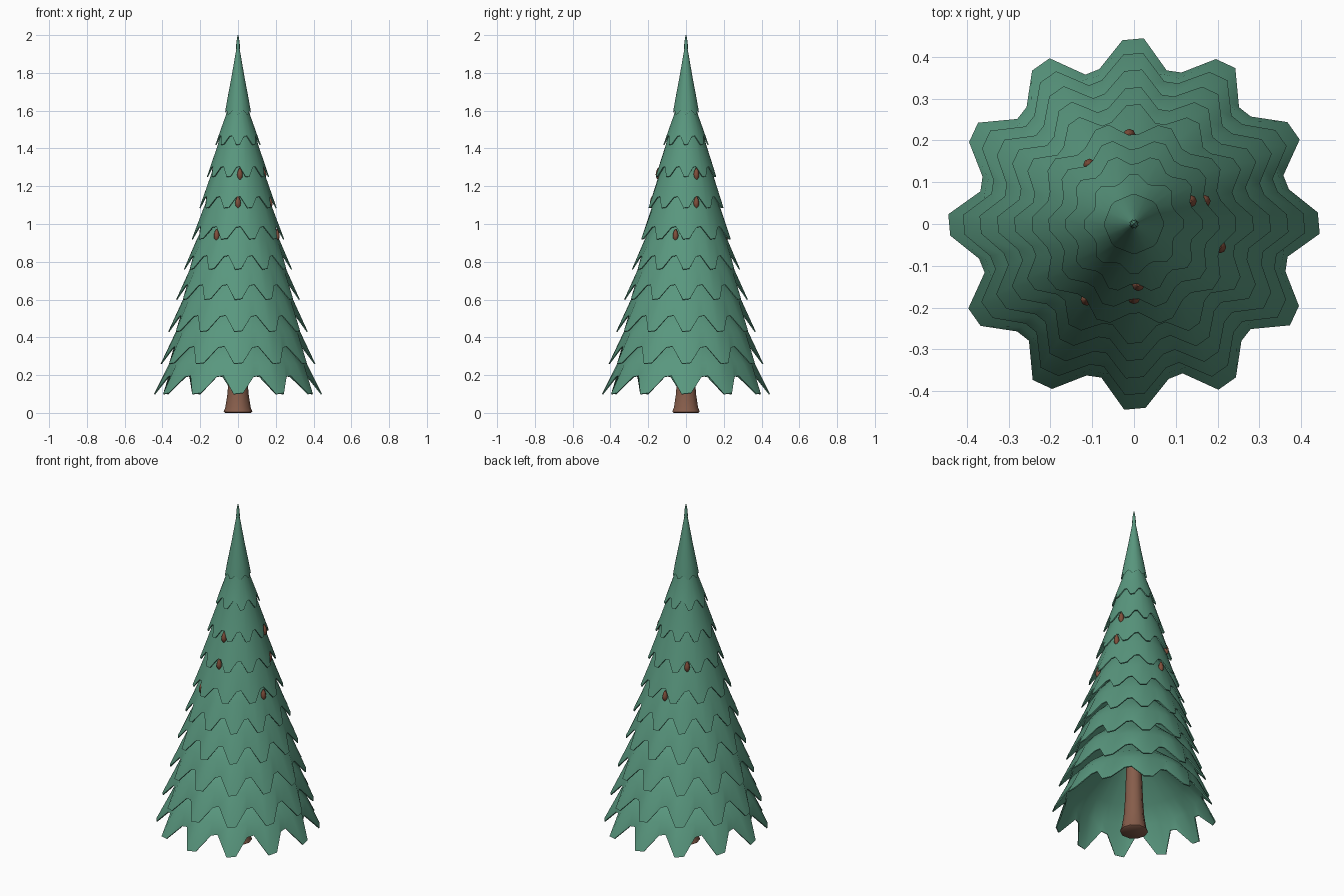
import bpy, math

if "Cube" in bpy.data.objects:
    bpy.data.objects.remove(bpy.data.objects["Cube"])


def material(name, rgb):
    m = bpy.data.materials.new(name)
    m.diffuse_color = (*rgb, 1)
    m.use_nodes = True
    m.node_tree.nodes["Principled BSDF"].inputs["Base Color"].default_value = m.diffuse_color
    return m


GREEN = material("needle green", (0.10, 0.31, 0.21))
BARK = material("bark brown", (0.24, 0.11, 0.07))
CONE = material("cone brown", (0.22, 0.08, 0.045))


def skin(name, rings, mat, cap=False, thickness=0):
    """Join equal-length rings (bottom to top) into a surface."""
    n = len(rings[0])
    verts = [p for r in rings for p in r]
    faces = [(k * n + i, k * n + (i + 1) % n, (k + 1) * n + (i + 1) % n, (k + 1) * n + i)
             for k in range(len(rings) - 1) for i in range(n)]
    if cap:
        faces += [tuple(reversed(range(n))), tuple(range(len(verts) - n, len(verts)))]
    me = bpy.data.meshes.new(name)
    me.from_pydata(verts, [], faces)
    me.materials.append(mat)
    ob = bpy.data.objects.new(name, me)
    bpy.context.collection.objects.link(ob)
    bpy.ops.object.select_all(action='DESELECT')
    bpy.context.view_layer.objects.active = ob
    ob.select_set(True)
    if thickness:
        s = ob.modifiers.new("thickness", 'SOLIDIFY')
        s.thickness = thickness
        s.offset = -1
        bpy.ops.object.modifier_apply(modifier=s.name)
    bpy.ops.object.shade_smooth_by_angle(angle=math.radians(50))
    return ob


def lathe(name, profile, mat, n, centre=(0, 0)):
    rings = [[(centre[0] + r * math.cos(2 * math.pi * i / n),
               centre[1] + r * math.sin(2 * math.pi * i / n), z) for i in range(n)]
             for r, z in profile]
    return skin(name, rings, mat, cap=True)


# Scalloped branch tiers: tip radius, tip height, number of lobes
TIERS = [(0.445, 0.10, 12), (0.41, 0.26, 12), (0.37, 0.43, 12), (0.328, 0.60, 12),
         (0.287, 0.76, 12), (0.245, 0.92, 10), (0.205, 1.085, 10), (0.165, 1.25, 10),
         (0.12, 1.42, 8), (0.071, 1.58, 8)]
# One lobe of the hem: angle as a fraction of the lobe, rise from tip to notch
LOBE = [(-0.1, 0.0), (0.12, 0.06), (0.42, 0.92), (0.6, 0.98)]

for k, (R, z, lobes) in enumerate(TIERS):
    top = k == len(TIERS) - 1
    if top:
        upper = [(0.055, 1.67), (0.036, 1.77), (0.010, 1.92)]
        depth, tuck = 0.02, 0
    else:
        # the cone carries on up inside the tiers above it
        nr, nz, _ = TIERS[k + 1]
        upper = [(nr * 0.89, nz), (nr * 0.72, nz + 0.08), (nr * 0.45, nz + 0.17),
                 (min(0.03, nr * 0.1), nz + 0.30)]
        depth, tuck = 0.03 + 0.155 * R, 0.12 * R
    slope = (R - upper[0][0]) / (upper[0][1] - z)
    samples = [((j + a) * 2 * math.pi / lobes, w) for j in range(lobes) for a, w in LOBE]
    hem = []
    for ang, w in samples:
        r = (R - slope * depth * w) * (1 - tuck * w)
        hem.append((r * math.cos(ang), r * math.sin(ang), z + depth * w))
    rings = [hem] + [[(r * math.cos(a), r * math.sin(a), h) for a, w in samples]
                     for r, h in upper]
    skin(f"branch_tier_{k + 1}", rings, GREEN, thickness=0 if top else 0.006)

# Leader shoot at the very top
lathe("top_shoot", [(0.006, 1.89), (0.010, 1.93), (0.009, 1.96), (0.002, 2.0)], GREEN, 8)

# Flared trunk
lathe("trunk", [(0.068, 0), (0.076, 0.006), (0.067, 0.03), (0.056, 0.10), (0.049, 0.20),
                (0.04, 0.45)], BARK, 10)

# Cones hanging in the notches: radius, height, angles
for r, z, angles in [(0.146, 1.265, (-86, 22)), (0.177, 1.115, (-90, 18, 127)),
                     (0.213, 0.942, (-122, -15, 93))]:
    for a in angles:
        c = (r * math.cos(math.radians(a)), r * math.sin(math.radians(a)))
        prof = [(0.004, -0.032), (0.013, -0.018), (0.015, -0.003), (0.011, 0.016), (0.003, 0.032)]
        lathe(f"hanging_cone_{z}_{a}", [(q, z + h) for q, h in prof], CONE, 8, c)
